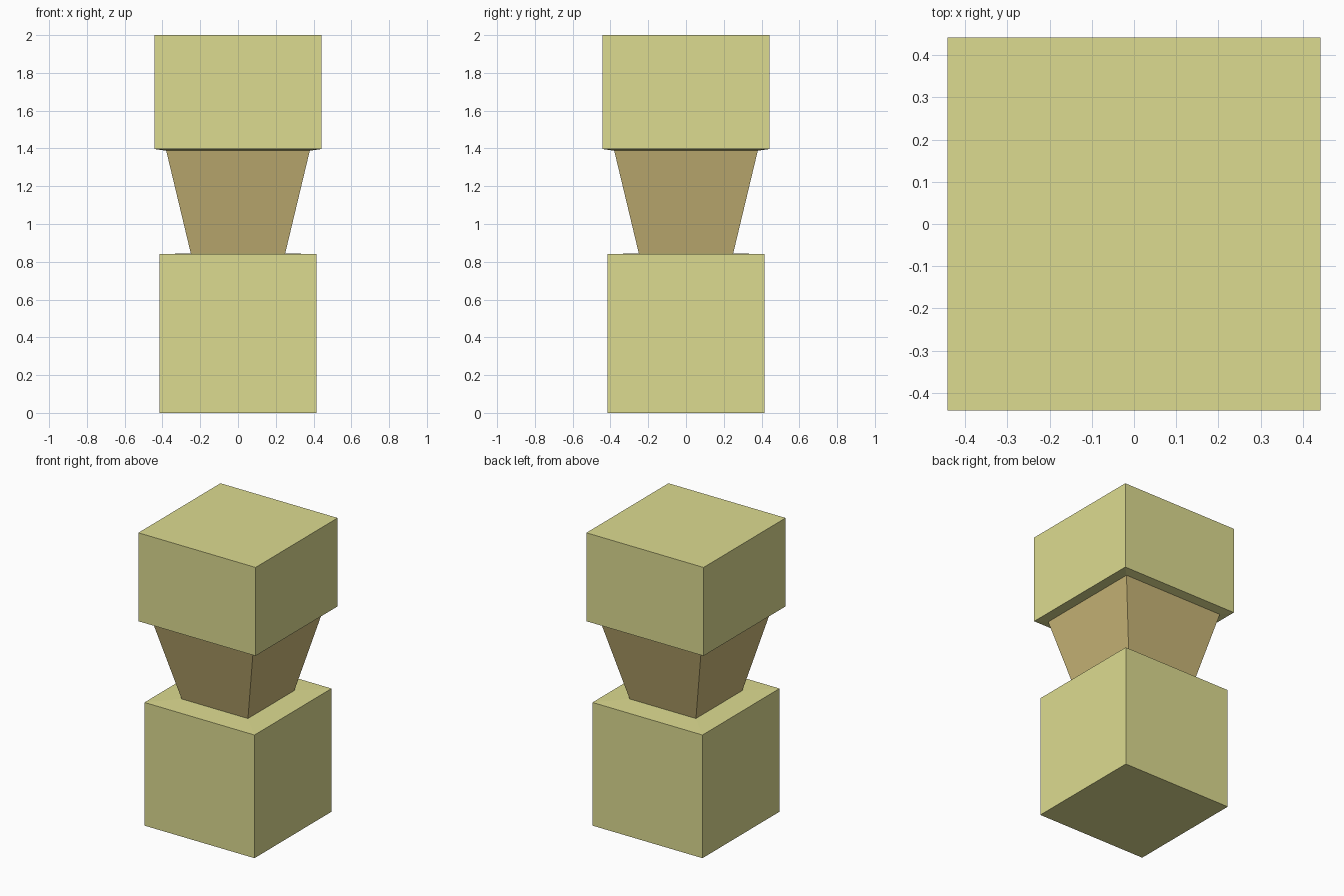
import bpy, bmesh

if "Cube" in bpy.data.objects:
    bpy.data.objects.remove(bpy.data.objects["Cube"])


def material(name, color):
    m = bpy.data.materials.new(name)
    m.diffuse_color = (*color, 1)
    m.use_nodes = True
    m.node_tree.nodes["Principled BSDF"].inputs["Base Color"].default_value = m.diffuse_color
    return m


def loft(name, rings, mat, cap_bottom=False, cap_top=False):
    """Stack square rings given as (half width, height)."""
    bm = bmesh.new()
    loops = [[bm.verts.new((sx * h, sy * h, z))
              for sx, sy in ((-1, -1), (1, -1), (1, 1), (-1, 1))]
             for h, z in rings]
    for a, b in zip(loops, loops[1:]):
        for i in range(4):
            j = (i + 1) % 4
            bm.faces.new((a[i], a[j], b[j], b[i]))
    if cap_bottom:
        bm.faces.new(loops[0][::-1])
    if cap_top:
        bm.faces.new(loops[-1])
    mesh = bpy.data.meshes.new(name)
    bm.to_mesh(mesh)
    bm.free()
    mesh.materials.append(mat)
    obj = bpy.data.objects.new(name, mesh)
    bpy.context.collection.objects.link(obj)
    return obj


olive = material("olive", (0.72, 0.71, 0.28))
brown = material("brown", (0.60, 0.48, 0.19))

# Square base with a barely raised shoulder
loft("base_block", [(0.415, 0), (0.415, 0.84), (0.25, 0.845)], olive, cap_bottom=True)
# Flared neck, widening upwards
loft("neck", [(0.25, 0.845), (0.38, 1.388)], brown)
# Top block with a slightly dished underside
loft("top_block", [(0.38, 1.388), (0.442, 1.397), (0.442, 2.0)], olive, cap_top=True)
